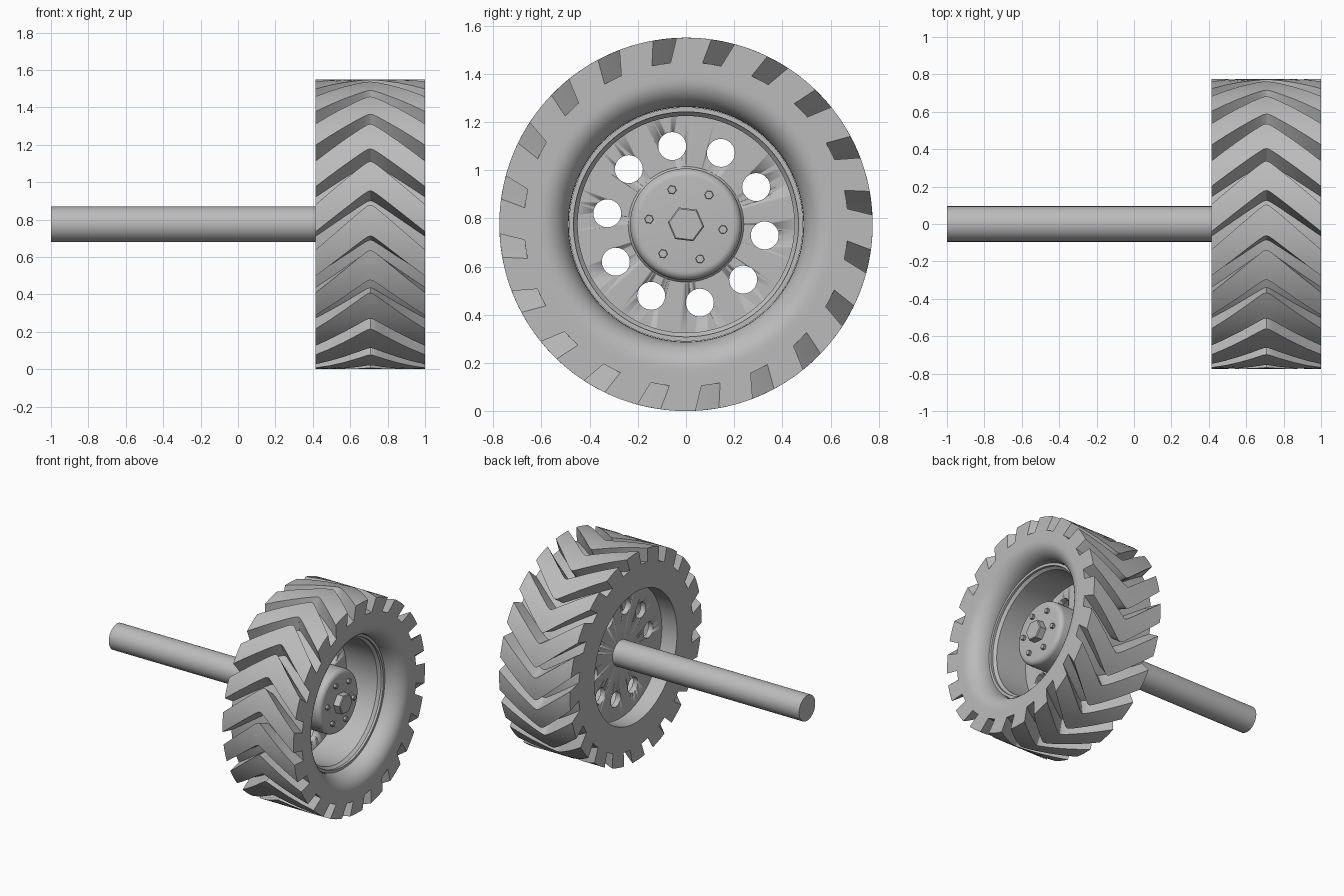
import bpy, bmesh
from math import sin, cos, pi, radians, sqrt

cube = bpy.data.objects.get("Cube")
if cube:
    bpy.data.objects.remove(cube)

R = 0.775                    # tyre radius, also the axle height
X_BACK, X_FRONT = 0.415, 1.0
X_MID, HALF = (X_BACK + X_FRONT) / 2, (X_FRONT - X_BACK) / 2
LUGS = 20
PITCH = 360 / LUGS

grey = bpy.data.materials.new("plain grey")
grey.use_nodes = True
GREY = (0.5, 0.5, 0.5, 1)
grey.diffuse_color = GREY
grey.node_tree.nodes["Principled BSDF"].inputs["Base Color"].default_value = GREY


def polar(x, r, deg, y0=0.0, z0=R):
    """Point around the axle; angle runs clockwise from the top seen from +x."""
    return (x, y0 + r * sin(radians(deg)), z0 + r * cos(radians(deg)))


def finish(bm, name):
    """Clean up, shade smooth with sharp creases, and link as an object."""
    bmesh.ops.remove_doubles(bm, verts=bm.verts, dist=1e-5)
    bmesh.ops.recalc_face_normals(bm, faces=bm.faces)
    for f in bm.faces:
        f.smooth = True
    for e in bm.edges:
        e.smooth = e.is_manifold and e.calc_face_angle(0) < radians(30)
    me = bpy.data.meshes.new(name)
    bm.to_mesh(me)
    bm.free()
    me.materials.append(grey)
    ob = bpy.data.objects.new(name, me)
    bpy.context.collection.objects.link(ob)
    return ob


def add_loft(bm, rings, closed):
    """Skin closed rings of points; closed joins the last ring to the first."""
    rows = [[bm.verts.new(p) for p in ring] for ring in rings]
    n = len(rows[0])
    for a, b in zip(rows, rows[1:] + rows[:1] if closed else rows[1:]):
        for j in range(n):
            k = (j + 1) % n
            bm.faces.new((a[j], a[k], b[k], b[j]))


def add_revolve(bm, profile, sides, phase=0.0, centre=(0.0, R), closed=False):
    rings = [[polar(x, max(r, 1e-7), phase + 360 * j / sides, *centre)
              for j in range(sides)] for x, r in profile]
    add_loft(bm, rings, closed)


def revolve(name, profile, sides, phase=0.0, closed=False):
    bm = bmesh.new()
    add_revolve(bm, profile, sides, phase, closed=closed)
    return finish(bm, name)


def rod(x0, x1, r, chamfer=0.0):
    return [(x0, 0), (x0, r), (x1 - chamfer, r), (x1, r - chamfer), (x1, 0)]


# Tyre: chevron grooves cut between the lugs, dished outer sidewall
def tread_ring(x):
    eps = 0.05
    u = abs(x - X_MID) / HALF
    f = 1 - (sqrt(u * u + eps * eps) - eps) / (sqrt(1 + eps * eps) - eps)
    start, end = 7.85 + 17.9 * f, 15.1 + 16.3 * f
    low, high = 5.85 + 17.9 * f, 12.5 + 16.3 * f
    floor = R - 0.102
    cell = [(start, R), (low, floor), ((low + high) / 2, floor), (high, floor)]
    cell += [(end + (start + PITCH - end) * t / 4, R) for t in range(4)]
    return [polar(x, r, a + PITCH * k) for k in range(LUGS) for a, r in cell]


def wall_ring(x, r):
    cell = (4, 5.85, 9.2, 12.5, 14, 16, 18, 20)
    return [polar(x, r, a + PITCH * k) for k in range(LUGS) for a in cell]


half_steps = (1, 0.75, 0.5, 0.25, 0.12, 0.05)
steps = [-u for u in half_steps] + [0] + list(reversed(half_steps))
rings = [tread_ring(X_MID + HALF * u) for u in steps]
rings.append(wall_ring(X_FRONT, 0.625))
for i in range(10):
    t = i / 9 * pi / 2
    rings.append(wall_ring(0.87 + 0.13 * cos(t), 0.6 - 0.113 * sin(t)))
rings += [wall_ring(X_BACK, 0.487), wall_ring(X_BACK, 0.625)]
bm = bmesh.new()
add_loft(bm, rings, closed=True)
finish(bm, "tyre")

# Rim barrel with a stepped lip
revolve("rim", [(0.56, 0.45), (0.835, 0.45), (0.855, 0.467), (0.872, 0.467),
                (0.872, 0.486), (0.56, 0.486)], 96, closed=True)

# Wheel disc with ten round holes
disc = revolve("wheel_disc", rod(0.54, 0.58, 0.486), 96)
bm = bmesh.new()
for k in range(10):
    p = polar(0, 0.33, -10 + 36 * k)
    add_revolve(bm, rod(0.5, 0.62, 0.058), 32, centre=p[1:])
cutter = finish(bm, "hole_cutter")
cutter.hide_render = True
mod = disc.modifiers.new("holes", "BOOLEAN")
mod.object, mod.operation, mod.solver = cutter, "DIFFERENCE", "EXACT"
deps = bpy.context.evaluated_depsgraph_get()
cut_mesh = bpy.data.meshes.new_from_object(disc.evaluated_get(deps))
disc.modifiers.clear()
disc.data = cut_mesh
bpy.data.objects.remove(cutter)

# Hub drum with a rounded front edge
ROUND = 0.035
hub = [(0.56, 0), (0.56, 0.24), (0.58, 0.24), (0.59, 0.232)]
for i in range(7):
    t = i / 6 * pi / 2
    hub.append((0.84 - ROUND + ROUND * sin(t), 0.232 - ROUND + ROUND * cos(t)))
revolve("hub", hub + [(0.84, 0)], 72)

# Centre nut, wheel bolts and axle
revolve("centre_nut", rod(0.835, 0.893, 0.076, 0.006), 6, -23)
bm = bmesh.new()
for k in range(6):
    p = polar(0, 0.155, -22 + 60 * k)
    add_revolve(bm, rod(0.835, 0.86, 0.019, 0.002), 6, -22, centre=p[1:])
finish(bm, "wheel_bolts")
revolve("axle", rod(-1.0, 0.6, 0.095), 64)
